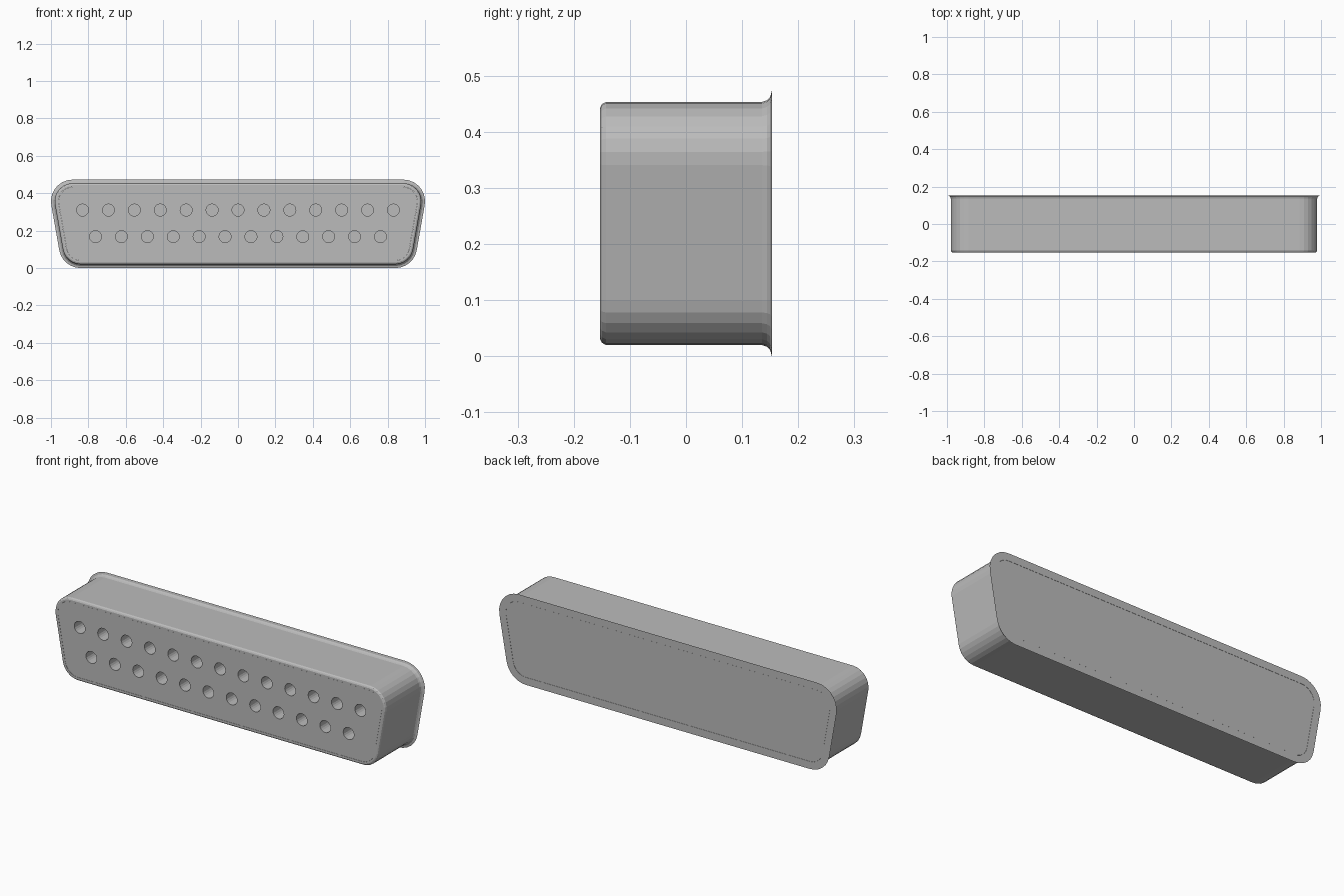
import bpy
import bmesh
from math import radians, cos, sin, tan
from mathutils import Matrix

cube = bpy.data.objects.get("Cube")
if cube:
    bpy.data.objects.remove(cube, do_unlink=True)

grey = bpy.data.materials.new("plain grey")
grey.use_nodes = True
grey.diffuse_color = (0.5, 0.5, 0.5, 1)
grey.node_tree.nodes["Principled BSDF"].inputs["Base Color"].default_value = (0.5, 0.5, 0.5, 1)

RADIUS = 0.096
SLANT = 10            # side wall slant in degrees
TOP_X, TOP_Z, LOW_Z = 0.884, 0.357, 0.116
LOW_X = TOP_X - (TOP_Z - LOW_Z) * tan(radians(SLANT))


def outline(offset):
    """Rounded D-shaped outline, grown or shrunk by an offset."""
    r = RADIUS + offset
    right = []
    for cx, cz, start, end, steps in ((LOW_X, LOW_Z, -90, -SLANT, 6),
                                      (TOP_X, TOP_Z, -SLANT, 90, 7)):
        for i in range(steps + 1):
            a = radians(start + (end - start) * i / steps)
            right.append((cx + r * cos(a), cz + r * sin(a)))
    return right + [(-x, z) for x, z in reversed(right)]


def finish(bm, name):
    bmesh.ops.recalc_face_normals(bm, faces=bm.faces)
    mesh = bpy.data.meshes.new(name)
    bm.to_mesh(mesh)
    bm.free()
    obj = bpy.data.objects.new(name, mesh)
    bpy.context.collection.objects.link(obj)
    mesh.materials.append(grey)
    return obj


def loft(name, sections, closed):
    """Skin outlines given as (y, offset); close into a ring or cap the ends."""
    bm = bmesh.new()
    loops = [[bm.verts.new((x, y, z)) for x, z in outline(o)] for y, o in sections]
    pairs = list(zip(loops, loops[1:]))
    if closed:
        pairs.append((loops[-1], loops[0]))
    else:
        bm.faces.new(loops[0])
        bm.faces.new(loops[-1])
    for a, b in pairs:
        n = len(a)
        for i in range(n):
            j = (i + 1) % n
            bm.faces.new((a[i], a[j], b[j], b[i]))
    return finish(bm, name)


# Outer shell: rounded front lip, straight wall, flared back flange
shell = loft("outer_shell", [
    (-0.153, -0.02), (-0.153, -0.01), (-0.150, -0.004), (-0.143, 0),
    (0.135, 0), (0.144, 0.003), (0.150, 0.009), (0.153, 0.02),
    (0.153, -0.02)], True)

# Insert that fills the shell, almost flush on both sides
insert = loft("socket_insert", [(-0.1525, -0.0205), (0.1525, -0.0205)], False)

# Two staggered rows of deep contact holes
bm = bmesh.new()
PITCH = 0.1385
for count, z in ((13, 0.31), (12, 0.168)):
    for i in range(count):
        x = (i - (count - 1) / 2) * PITCH
        place = Matrix.Translation((x, -0.025, z)) @ Matrix.Rotation(radians(90), 4, "X")
        bmesh.ops.create_cone(bm, cap_ends=True, segments=20, radius1=0.032,
                              radius2=0.032, depth=0.35, matrix=place)
cutter = finish(bm, "hole_cutter")
cutter.hide_render = True
cutter.hide_viewport = False
cut = insert.modifiers.new("contact_holes", "BOOLEAN")
cut.operation = "DIFFERENCE"
cut.solver = "EXACT"
cut.object = cutter
bpy.context.view_layer.objects.active = insert
bpy.ops.object.modifier_apply(modifier=cut.name)
bpy.data.objects.remove(cutter, do_unlink=True)
